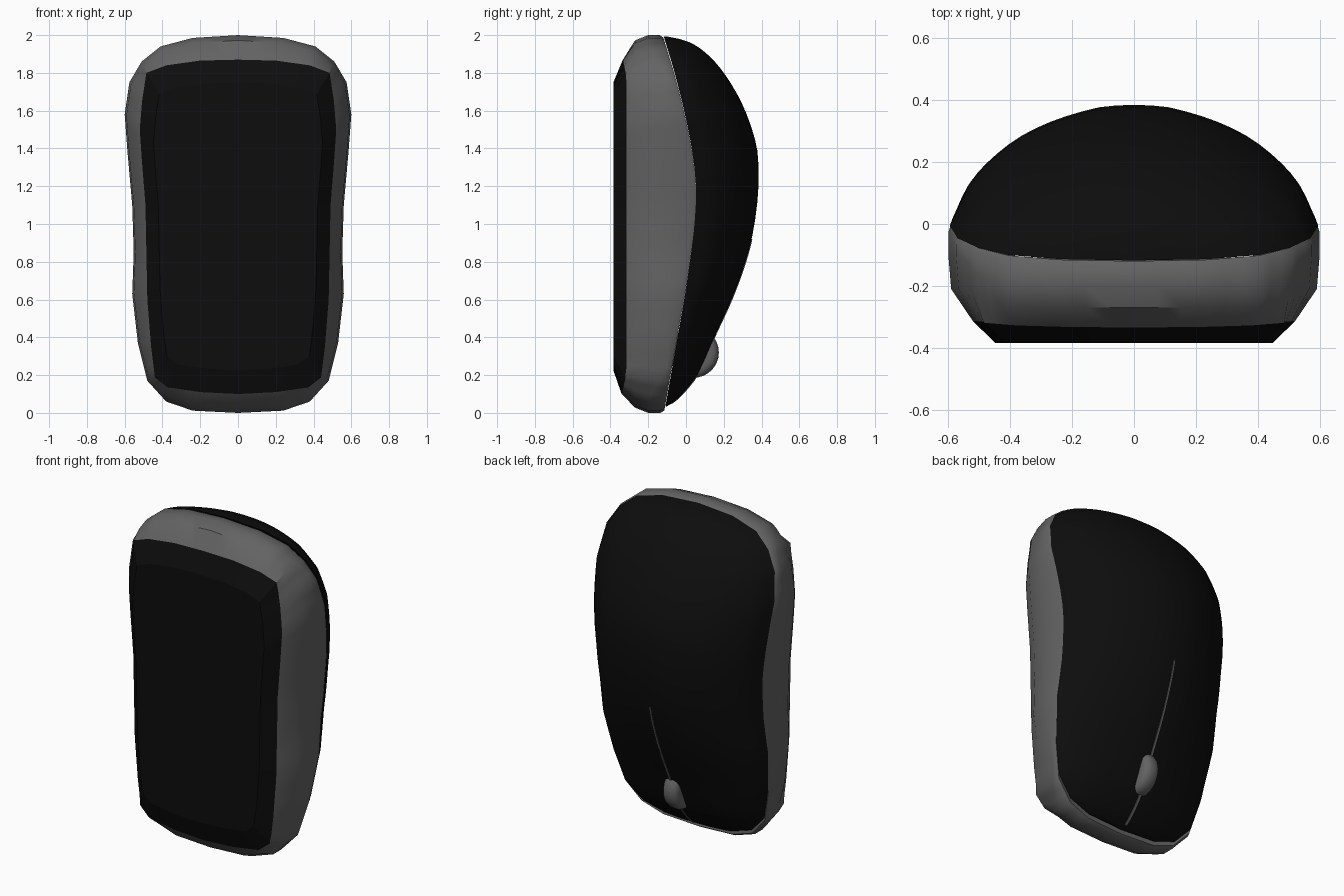
import bpy, bmesh, math

if "Cube" in bpy.data.objects:
    bpy.data.objects.remove(bpy.data.objects["Cube"], do_unlink=True)


def material(name, c):
    m = bpy.data.materials.new(name)
    m.use_nodes = True
    m.diffuse_color = (c, c, c, 1)
    m.node_tree.nodes["Principled BSDF"].inputs["Base Color"].default_value = (c, c, c, 1)
    return m


BLACK = material("black plastic", 0.004)
GREY = material("grey plastic", 0.125)


def make(name, bm, mat, angle=35):
    bmesh.ops.remove_doubles(bm, verts=bm.verts, dist=1e-5)
    bmesh.ops.recalc_face_normals(bm, faces=bm.faces)
    me = bpy.data.meshes.new(name)
    bm.to_mesh(me)
    bm.free()
    ob = bpy.data.objects.new(name, me)
    bpy.context.collection.objects.link(ob)
    me.materials.append(mat)
    bpy.ops.object.select_all(action='DESELECT')
    ob.select_set(True)
    bpy.context.view_layer.objects.active = ob
    bpy.ops.object.shade_smooth_by_angle(angle=math.radians(angle))
    return ob


def curve(pts, x):
    """Smooth interpolation through (x, value) points."""
    x = min(max(x, pts[0][0]), pts[-1][0])
    i = 0
    while i < len(pts) - 2 and x > pts[i + 1][0]:
        i += 1

    def slope(j):
        a, b = pts[max(j - 1, 0)], pts[min(j + 1, len(pts) - 1)]
        return (b[1] - a[1]) / (b[0] - a[0])
    (x0, y0), (x1, y1) = pts[i], pts[i + 1]
    h = x1 - x0
    t = (x - x0) / h
    return ((2*t**3 - 3*t*t + 1) * y0 + (t**3 - 2*t*t + t) * h * slope(i)
            + (3*t*t - 2*t**3) * y1 + (t**3 - t*t) * h * slope(i + 1))


def subdivide(pts, n=3):
    out = []
    for a, b in zip(pts, pts[1:]):
        out += [(a[0] + (b[0]-a[0])*k/n, a[1] + (b[1]-a[1])*k/n) for k in range(n)]
    return out + [pts[-1]]


# Half outlines (x, z), bottom to top
OUTER = subdivide([(0, 0), (.24, .012), (.38, .06), (.48, .17), (.53, .37), (.56, .63),
                   (.552, .85), (.56, 1.1), (.585, 1.38), (.6, 1.58), (.575, 1.75),
                   (.51, 1.86), (.41, 1.94), (.24, 1.985), (0, 2)])
BASE = subdivide([(0, .1), (.2, .11), (.37, .135), (.44, .19), (.46, .35), (.48, .6),
                  (.485, .85), (.49, 1.1), (.51, 1.35), (.52, 1.5), (.508, 1.65),
                  (.485, 1.8), (.38, 1.84), (.2, 1.865), (0, 1.87)])

# Seam depth, crest depth and cross-section of the dome
SEAM = [(0, -.115), (.2, -.08), (.4, -.045), (.6, -.01), (.8, .02), (1, .045), (1.2, .053),
        (1.4, .03), (1.6, -.01), (1.8, -.06), (2, -.12)]
CREST = [(.03, -.11), (.06, -.06), (.12, 0), (.2, .06), (.4, .15), (.62, .25), (.85, .33),
         (1.05, .37), (1.25, .385), (1.42, .372), (1.63, .3), (1.8, .2), (1.91, .1),
         (1.97, 0), (1.995, -.11)]
SECTION = [(0, 1), (.17, .985), (.33, .92), (.5, .82), (.67, .67), (.83, .45), (.93, .25), (1, 0)]


def end(z):
    return min(max((abs(z - 1) - .78) / .14, 0), 1)


def ring(outline, scale, depth):
    """Mirrored closed loop; scale and depth may depend on z."""
    half = [(x * scale(z), depth(z), 1 + (z - 1) * scale(z)) for x, z in outline]
    return half + [(-x, y, z) for x, y, z in half[-2:0:-1]]


def skin(bm, loops):
    rows = [[bm.verts.new(p) for p in loop] for loop in loops]
    for a, b in zip(rows, rows[1:]):
        for i in range(len(a)):
            j = (i + 1) % len(a)
            bm.faces.new((a[i], a[j], b[j], b[i]))
    return rows


def fixed(v):
    return lambda z: v


def rim_depth(z):
    return -.315 - .03 * end(z)


# Grey side band
bm = bmesh.new()
skin(bm, [
    ring(BASE, fixed(1), rim_depth),
    ring(OUTER, lambda z: .985 - .013 * end(z), lambda z: -.21 - .06 * end(z)),
    ring(OUTER, fixed(1), lambda z: -.1 - .1 * end(z)),
    ring(OUTER, fixed(1), lambda z: curve(SEAM, z) - .02),
    ring(OUTER, fixed(.987), lambda z: curve(SEAM, z)),
    ring(OUTER, fixed(.9), lambda z: curve(SEAM, z) - .015),
])
make("side_band", bm, GREY)

# Black base plate with sloped rim
bm = bmesh.new()
rows = skin(bm, [ring(BASE, fixed(1), rim_depth), ring(BASE, fixed(.86), fixed(-.385))])
bm.faces.new(rows[-1])
make("base_plate", bm, BLACK, 15)

# Black dome shell, lofted row by row
bm = bmesh.new()
N = 16
grid = []
for w, z in OUTER:
    z = .035 + z * .979
    s, t = curve(SEAM, z), curve(CREST, z)
    row = []
    for k in range(-N, N + 1):
        u = math.sin(k / N * math.pi / 2)
        row.append(bm.verts.new((u * w * .992, s + max(t - s, 0) * curve(SECTION, abs(u)), z)))
    grid.append(row)
for a, b in zip(grid, grid[1:]):
    for k in range(2 * N):
        bm.faces.new((a[k], a[k + 1], b[k + 1], b[k]))
make("top_shell", bm, BLACK, 60)

# Thin button split line along the crest
bm = bmesh.new()
M = 40
line = []
for i in range(M + 1):
    z = .05 + .87 * i / M
    w = .008 - .004 * i / M
    y = curve(CREST, z) + .004
    line.append([bm.verts.new(p) for p in
                 ((-w, y - .008, z), (-w, y, z), (w, y, z), (w, y - .008, z))])
for a, b in zip(line, line[1:]):
    for k in range(3):
        bm.faces.new((a[k], a[k + 1], b[k + 1], b[k]))
make("button_split", bm, GREY)

# Scroll wheel with rounded tread, axis along x
bm = bmesh.new()
S = 32
loops = []
for x, r in [(-.052, .085), (-.05, .108), (-.038, .125), (-.018, .134),
             (.018, .134), (.038, .125), (.05, .108), (.052, .085)]:
    loops.append([(x, .04 + r * math.cos(a * math.tau / S), .32 + r * math.sin(a * math.tau / S))
                  for a in range(S)])
rows = skin(bm, loops)
bm.faces.new(rows[0])
bm.faces.new(rows[-1])
make("scroll_wheel", bm, GREY, 50)
